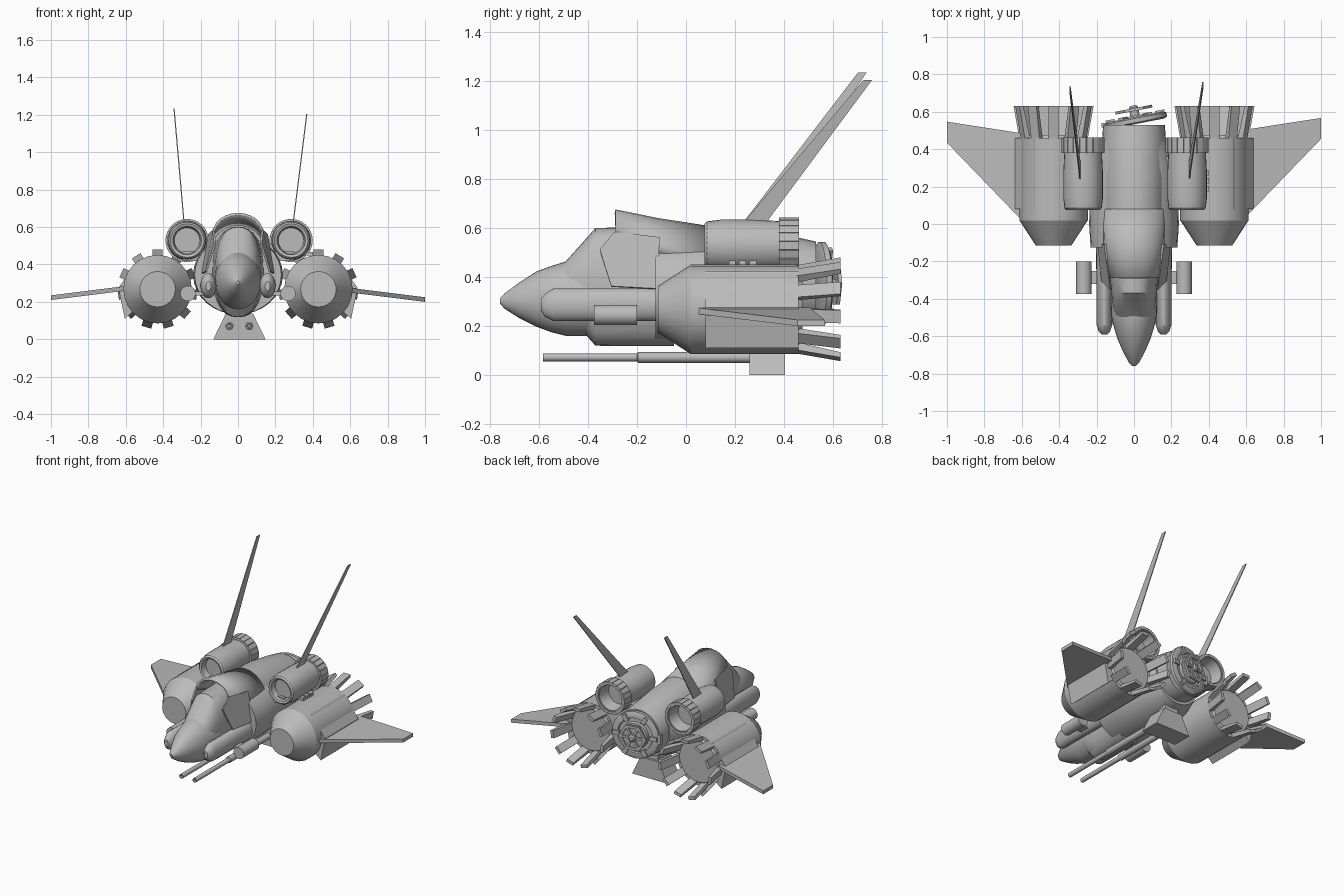
import bpy, bmesh
from math import sin, cos, pi, radians, copysign
from mathutils import Vector, Matrix

cube = bpy.data.objects.get("Cube")
if cube:
    bpy.data.objects.remove(cube)

grey = bpy.data.materials.new("hull_grey")
grey.use_nodes = True
grey.diffuse_color = (0.5, 0.5, 0.5, 1)
grey.node_tree.nodes["Principled BSDF"].inputs["Base Color"].default_value = (0.5, 0.5, 0.5, 1)


def finish(name, bm, matrix=None):
    """Turn a bmesh into a shaded object."""
    if matrix:
        bmesh.ops.transform(bm, matrix=matrix, verts=bm.verts)
    bmesh.ops.recalc_face_normals(bm, faces=bm.faces)
    mesh = bpy.data.meshes.new(name)
    bm.to_mesh(mesh)
    bm.free()
    mesh.materials.append(grey)
    mesh.polygons.foreach_set("use_smooth", [True] * len(mesh.polygons))
    mesh.set_sharp_from_angle(angle=radians(30))
    obj = bpy.data.objects.new(name, mesh)
    bpy.context.collection.objects.link(obj)
    return obj


def loft(name, sections, x=0, n=24, power=1, matrix=None):
    """Skin elliptical rings (y, centre z, half width, half height) along y."""
    bm = bmesh.new()
    rings = []
    for y, z, rx, rz in sections:
        ring = []
        for i in range(n):
            a = 2 * pi * i / n
            c, s = cos(a), sin(a)
            ring.append(bm.verts.new((x + rx * copysign(abs(c) ** power, c), y,
                                      z + rz * copysign(abs(s) ** power, s))))
        rings.append(ring)
    for a, b in zip(rings, rings[1:]):
        for i in range(n):
            j = (i + 1) % n
            bm.faces.new((a[i], a[j], b[j], b[i]))
    bm.faces.new(rings[0])
    bm.faces.new(rings[-1])
    return finish(name, bm, matrix)


def lathe(name, profile, x=0, z=0, n=24, matrix=None):
    return loft(name, [(y, z, r, r) for y, r in profile], x, n, 1, matrix)


def plate(name, points, offset, matrix=None):
    """Extrude a polygon by an offset."""
    bm = bmesh.new()
    off = Vector(offset)
    low = [bm.verts.new(p) for p in points]
    high = [bm.verts.new(Vector(p) + off) for p in points]
    bm.faces.new(low)
    bm.faces.new(high)
    for i in range(len(low)):
        j = (i + 1) % len(low)
        bm.faces.new((low[i], low[j], high[j], high[i]))
    return finish(name, bm, matrix)


def box(name, lo, hi, matrix=None):
    x, y, z = lo
    X, Y, Z = hi
    return plate(name, [(x, y, z), (X, y, z), (X, Y, z), (x, Y, z)], (0, 0, Z - z), matrix)


def around_y(x, z, angle):
    return Matrix.Translation((x, 0, z)) @ Matrix.Rotation(angle, 4, 'Y')


# Nose and cockpit
loft("nose", [(-0.76, 0.302, 0.008, 0.01), (-0.74, 0.302, 0.028, 0.032),
              (-0.68, 0.305, 0.06, 0.073), (-0.61, 0.31, 0.09, 0.113),
              (-0.55, 0.31, 0.108, 0.135), (-0.49, 0.312, 0.122, 0.152),
              (-0.1, 0.315, 0.13, 0.155)], n=32)
loft("canopy", [(-0.52, 0.36, 0.07, 0.08), (-0.49, 0.36, 0.1, 0.105),
                (-0.43, 0.36, 0.115, 0.172), (-0.37, 0.36, 0.122, 0.24),
                (-0.29, 0.36, 0.127, 0.242), (-0.05, 0.36, 0.14, 0.242)], n=32, power=0.85)

# Main tube and wider lower body
loft("main_body", [(-0.11, 0.44, 0.155, 0.17), (0.07, 0.425, 0.167, 0.182),
                   (0.25, 0.41, 0.172, 0.187), (0.43, 0.385, 0.172, 0.182),
                   (0.53, 0.377, 0.165, 0.168)], n=32)
loft("lower_body", [(-0.125, 0.345, 0.232, 0.21), (0.0, 0.345, 0.24, 0.212),
                    (0.3, 0.35, 0.23, 0.205), (0.44, 0.37, 0.18, 0.185)], n=32)

# Flared hood over the cockpit
bm = bmesh.new()
arcs = []
for y, z, rx, rz in ((-0.288, 0.57, 0.135, 0.106), (-0.11, 0.5, 0.163, 0.14),
                     (0.08, 0.43, 0.172, 0.181)):
    arcs.append([bm.verts.new((rx * cos(pi * i / 12), y, z + rz * sin(pi * i / 12)))
                 for i in range(13)])
for a, b in zip(arcs, arcs[1:]):
    for i in range(12):
        bm.faces.new((a[i], a[i + 1], b[i + 1], b[i]))
hood = finish("hood", bm)
shell = hood.modifiers.new("thickness", 'SOLIDIFY')
shell.thickness = 0.015
shell.offset = -1

# Round rear hatch with spoked wheel, slightly ajar
hatch = Matrix.Translation((0.01, 0.555, 0.375)) @ Matrix.Rotation(radians(11), 4, 'Z')
lathe("hatch", [(-0.02, 0.15), (-0.012, 0.168), (0.01, 0.168), (0.018, 0.15),
                (0.018, 0.125), (0.008, 0.12), (0.008, 0.095), (0.025, 0.09)],
      n=32, matrix=hatch)
lathe("hatch_axle", [(0.0, 0.025), (0.07, 0.025), (0.08, 0.015)], n=12, matrix=hatch)
lathe("hatch_wheel", [(0.05, 0.08), (0.05, 0.1), (0.065, 0.1), (0.065, 0.08), (0.05, 0.08)],
      n=6, matrix=hatch)
for i in range(6):
    turn = hatch @ Matrix.Rotation(i * pi / 3, 4, 'Y')
    box("hatch_spoke", (0.01, 0.05, -0.008), (0.092, 0.064, 0.008), turn)
    box("hatch_clamp", (0.11, 0.005, -0.015), (0.16, 0.028, 0.015), turn)
box("hatch_hinge", (-0.175, 0.515, 0.34), (-0.14, 0.54, 0.41))

for s, side in ((1, "left"), (-1, "right")):
    # Side pods, small thrusters and cockpit side panels
    loft(side + "_side_pod", [(-0.592, 0.285, 0.014, 0.025), (-0.575, 0.285, 0.03, 0.048),
                              (-0.54, 0.287, 0.042, 0.067), (-0.05, 0.287, 0.045, 0.067)],
         x=s * 0.158)
    lathe(side + "_thruster", [(-0.375, 0.041), (-0.2, 0.041)], x=s * 0.268, z=0.245)
    box(side + "_thruster_arm", (s * 0.13, -0.32, 0.235), (s * 0.25, -0.25, 0.255))
    plate(side + "_cockpit_panel",
          [(s * 0.118, -0.352, 0.51), (s * 0.125, -0.292, 0.582), (s * 0.15, -0.108, 0.56),
           (s * 0.185, -0.115, 0.35), (s * 0.165, -0.305, 0.36)], (s * 0.01, 0, 0.003))

    # Large lower engine with flared exhaust petals
    ex, ez = s * 0.43, 0.268
    lathe(side + "_main_engine", [(-0.115, 0.095), (0.02, 0.183), (0.46, 0.183),
                                  (0.46, 0.16), (0.475, 0.15)], x=ex, z=ez, n=24)
    for i in range(11):
        plate(side + "_exhaust_petal",
              [(-0.027, 0.44, 0.145), (-0.027, 0.44, 0.178),
               (-0.027, 0.63, 0.212), (-0.027, 0.63, 0.19)],
              (0.054, 0, 0), around_y(ex, ez, 2 * pi * i / 11))

    # Armour slab on the outside of the engine, carrying the wing
    plate(side + "_engine_slab", [(s * 0.53, 0.08, 0.425), (s * 0.64, 0.08, 0.275),
                                  (s * 0.605, 0.08, 0.11), (s * 0.5, 0.08, 0.2)],
          (0, 0.38, 0))
    dy, dz = (0, 0) if s > 0 else (-0.02, 0.01)
    wing = [(0.6, 0.04, 0.25), (0.6, 0.505, 0.25), (1.0, 0.567, 0.2), (1.0, 0.455, 0.2)]
    plate(side + "_wing", [(s * x, y + dy, z + dz) for x, y, z in wing], (0, 0, 0.025))

    # Upper engine: hollow tube, segmented nozzle and pylon
    ux, uz = 0.006 + s * 0.278, 0.528
    lathe(side + "_upper_engine",
          [(0.12, 0.068), (0.08, 0.076), (0.075, 0.09), (0.085, 0.099), (0.14, 0.106),
           (0.27, 0.106), (0.39, 0.1), (0.455, 0.1), (0.455, 0.09), (0.37, 0.075)],
          x=ux, z=uz, n=28)
    for i in range(20):
        box(side + "_nozzle_segment", (-0.0165, 0.38, 0.096), (0.0165, 0.462, 0.115),
            around_y(ux, uz, 2 * pi * i / 20))
    box(side + "_pylon", (s * 0.14, 0.1, 0.42), (s * 0.3, 0.36, 0.47))
    for i in range(3):
        y = 0.175 + i * 0.042
        box(side + "_vent", (ux + 0.05, y, 0.448), (ux + 0.118, y + 0.028, 0.468))

    # Swept blade antenna
    tx, ty, tz = (0.365, 0.76, 1.205) if s > 0 else (-0.345, 0.737, 1.235)
    bx = s * 0.29
    plate(side + "_antenna", [(bx, 0.22, 0.605), (bx, 0.315, 0.605),
                              (tx, ty, tz), (tx, ty - 0.035, tz)], (0.006, 0, 0))

# Belly mount with twin guns
plate("gun_mount", [(-0.132, 0.26, 0), (0.147, 0.26, 0), (0.08, 0.26, 0.138),
                    (-0.065, 0.26, 0.138)], (0, 0.145, 0))
box("mount_post", (-0.05, 0.27, 0.12), (0.06, 0.39, 0.2))
for gx in (-0.046, 0.06):
    lathe("gun_barrel", [(-0.5, 0.007), (-0.58, 0.009), (-0.583, 0.016), (-0.2, 0.016),
                         (-0.195, 0.022), (0.27, 0.022)], x=gx, z=0.072, n=16)
